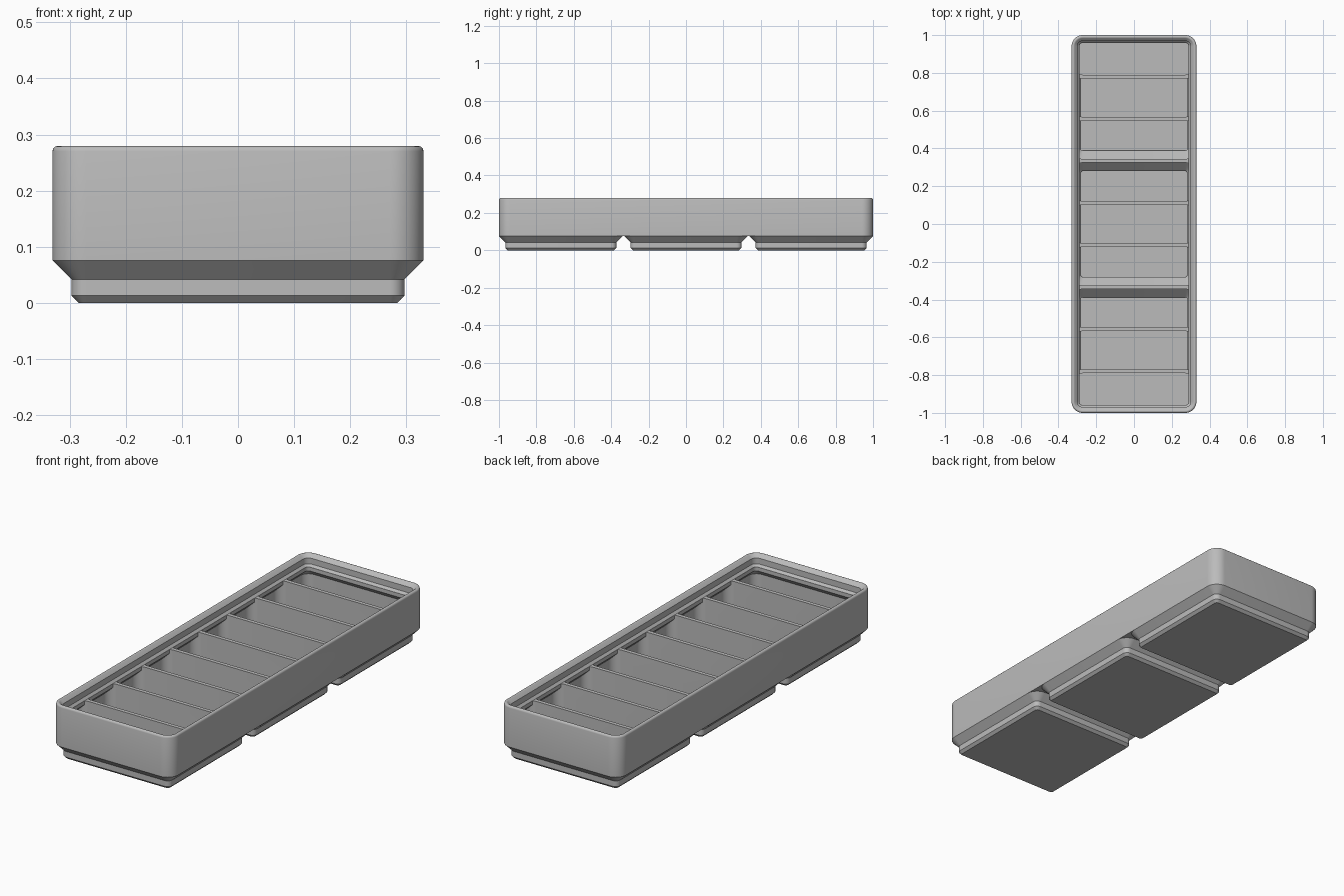
import bpy, bmesh
from math import sin, cos, pi

old = bpy.data.objects.get("Cube")
if old:
    bpy.data.objects.remove(old, do_unlink=True)

HX, HY, R = 0.3307, 1.0, 0.0598    # outer half sizes and corner radius
CELL = 0.6693                      # spacing of the feet
PITCH, WALL, DIV = 0.223, 0.0151, 0.0096
RIM = 0.2231                       # height of divider tops
STEPS = 10

grey = bpy.data.materials.new("light_grey")
grey.use_nodes = True
grey.diffuse_color = (0.5, 0.5, 0.5, 1)
grey.node_tree.nodes["Principled BSDF"].inputs["Base Color"].default_value = (0.5, 0.5, 0.5, 1)


def rounded_loop(bm, hx, hy, r, z, cy):
    verts = []
    for q, (sx, sy) in enumerate(((1, 1), (-1, 1), (-1, -1), (1, -1))):
        for i in range(STEPS + 1):
            a = (q + i / STEPS) * pi / 2
            verts.append(bm.verts.new((sx * (hx - r) + r * cos(a),
                                       cy + sy * (hy - r) + r * sin(a), z)))
    return verts


def loft(bm, hx, hy, r, profile, cy=0, ring=False):
    """Stack rounded rectangles along a profile of (inset, z)."""
    loops = [rounded_loop(bm, hx - d, hy - d, r - d, z, cy) for d, z in profile]
    pairs = list(zip(loops, loops[1:]))
    if ring:
        pairs.append((loops[-1], loops[0]))
    n = len(loops[0])
    for a, b in pairs:
        for i in range(n):
            j = (i + 1) % n
            bm.faces.new((a[i], a[j], b[j], b[i]))
    if not ring:
        bm.faces.new(loops[0][::-1])
        bm.faces.new(loops[-1])


def finish(bm, name):
    bmesh.ops.recalc_face_normals(bm, faces=bm.faces)
    mesh = bpy.data.meshes.new(name)
    bm.to_mesh(mesh)
    bm.free()
    mesh.materials.append(grey)
    obj = bpy.data.objects.new(name, mesh)
    bpy.context.collection.objects.link(obj)
    return obj


def boolean(obj, other, operation):
    mod = obj.modifiers.new("cut", "BOOLEAN")
    mod.operation, mod.object, mod.solver = operation, other, "EXACT"
    bpy.ops.object.select_all(action="DESELECT")
    bpy.context.view_layer.objects.active = obj
    obj.select_set(True)
    bpy.ops.object.modifier_apply(modifier=mod.name)


# nine rounded compartments
bm = bmesh.new()
for k in range(-4, 5):
    lo = k * PITCH - PITCH / 2 + DIV
    hi = k * PITCH + PITCH / 2 - DIV
    lo = -HY + WALL if k == -4 else lo
    hi = HY - WALL if k == 4 else hi
    loft(bm, HX - WALL, (hi - lo) / 2, R - WALL, [(0, 0), (0, 0.25)], (lo + hi) / 2)
pockets = finish(bm, "pocket_cutter")

# hollow of each foot, with sloped shoulders
bm = bmesh.new()
for k in (-1, 0, 1):
    loft(bm, HX, HX, R, [(0.0497, 0.016), (0.0497, 0.047), (0.0007, 0.096), (0.0007, 0.26)], k * CELL)
hollows = finish(bm, "hollow_cutter")

# material kept under the stacking lip
bm = bmesh.new()
loft(bm, HX, HY, R, [(-0.05, 0.3), (0.0415, 0.3), (0.0415, 0.204),
                     (0.005, 0.1675), (-0.05, 0.1675)], ring=True)
support = finish(bm, "lip_support_helper")

boolean(pockets, hollows, "INTERSECT")
boolean(pockets, support, "DIFFERENCE")

# tray body with stepped stacking lip
bm = bmesh.new()
loft(bm, HX, HY, R, [(0, 0.0757), (0, 0.2702), (0.0013, 0.275), (0.0048, 0.2785),
                     (0.0096, 0.2798), (0.0133, 0.279), (0.0163, 0.277),
                     (0.0303, 0.263), (0.0303, 0.2343), (0.041, RIM)])
parts = [finish(bm, "tray_body")]

# three stepped feet
for k, label in enumerate(("front", "middle", "back"), -1):
    bm = bmesh.new()
    loft(bm, HX, HX, R, [(0.047, 0), (0.0342, 0.0127), (0.0342, 0.0414), (0, 0.0757)], k * CELL)
    parts.append(finish(bm, label + "_foot"))

for part in parts:
    boolean(part, pockets, "DIFFERENCE")
    bpy.ops.object.shade_smooth_by_angle(angle=pi / 6)

for helper in (pockets, hollows, support):
    bpy.data.objects.remove(helper, do_unlink=True)
